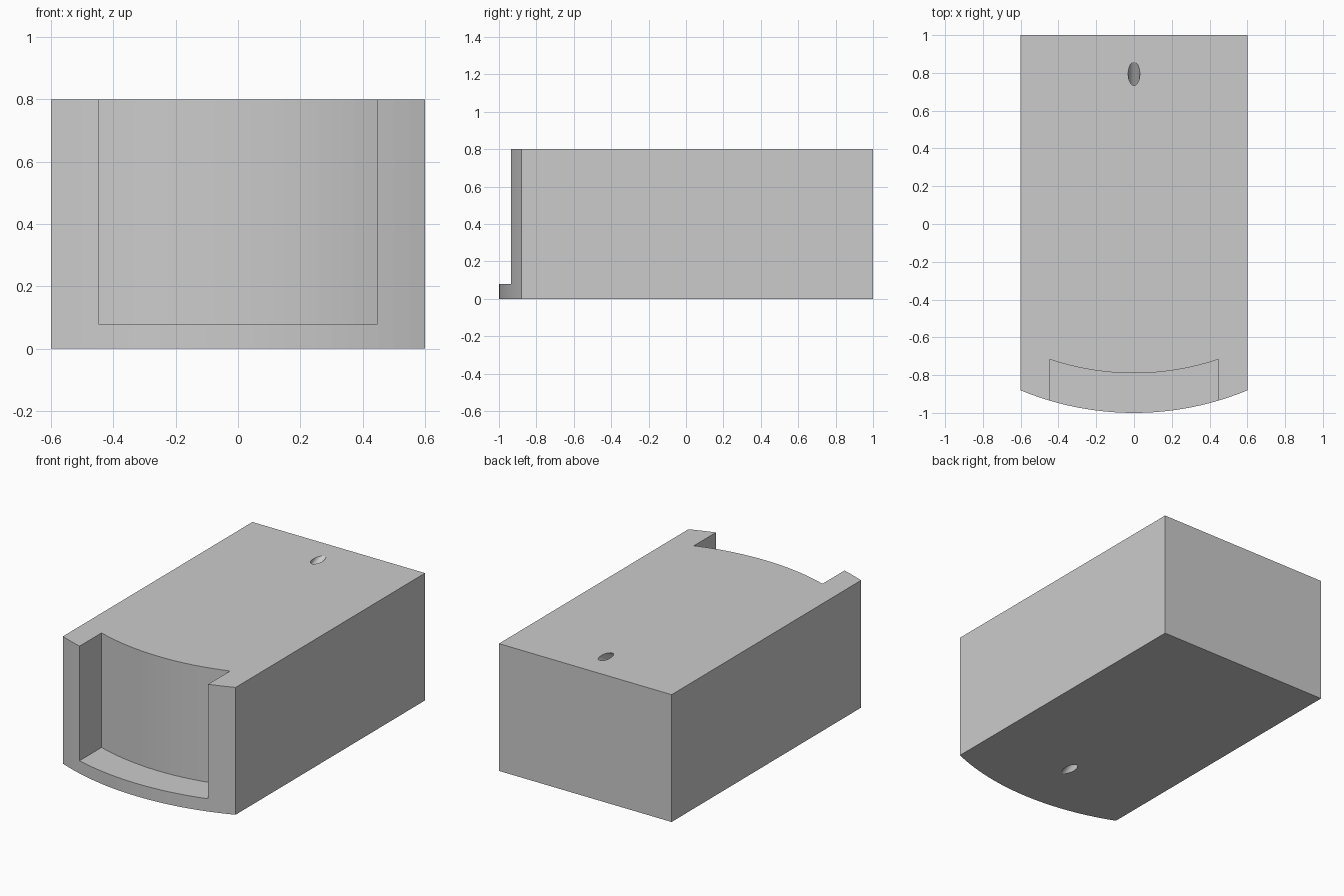
import bpy, bmesh, math
from mathutils import Vector

cube = bpy.data.objects.get("Cube")
if cube:
    bpy.data.objects.remove(cube, do_unlink=True)

HEIGHT = 0.8
HALF_W = 0.6

grey = bpy.data.materials.new("plain grey")
grey.use_nodes = True
colour = (0.6, 0.6, 0.6, 1)
grey.diffuse_color = colour
grey.node_tree.nodes["Principled BSDF"].inputs["Base Color"].default_value = colour


def finish(name, bm):
    bmesh.ops.recalc_face_normals(bm, faces=bm.faces)
    mesh = bpy.data.meshes.new(name)
    bm.to_mesh(mesh)
    bm.free()
    mesh.materials.append(grey)
    obj = bpy.data.objects.new(name, mesh)
    bpy.context.collection.objects.link(obj)
    return obj


def arc(half, front_y, radius, steps=24):
    """Points of a shallow arc bulging toward -y, from -x to +x."""
    xs = [half * (2 * i / steps - 1) for i in range(steps + 1)]
    return [(x, front_y + radius - math.sqrt(radius**2 - x * x)) for x in xs]


def prism(name, outline, z0, z1):
    bm = bmesh.new()
    face = bm.faces.new([bm.verts.new((x, y, z0)) for x, y in outline])
    result = bmesh.ops.extrude_face_region(bm, geom=[face])
    verts = [g for g in result["geom"] if isinstance(g, bmesh.types.BMVert)]
    bmesh.ops.translate(bm, verts=verts, vec=(0, 0, z1 - z0))
    return finish(name, bm)


def cut(target, cutter):
    cutter.hide_render = True
    mod = target.modifiers.new("cut", 'BOOLEAN')
    mod.operation = 'DIFFERENCE'
    mod.solver = 'EXACT'
    mod.object = cutter
    bpy.context.view_layer.objects.active = target
    bpy.ops.object.modifier_apply(modifier=mod.name)
    bpy.data.objects.remove(cutter, do_unlink=True)


# Block with a bowed front
block = prism("block", arc(HALF_W, -1, 1.57) + [(HALF_W, 1), (-HALF_W, 1)], 0, HEIGHT)

# Front recess, open at the top and front, with a bowed back wall
half = 0.447
recess = prism("recess_cutter", arc(half, -0.79, 1.4) + [(half, -1.2), (-half, -1.2)], 0.08, 1)
cut(block, recess)

# Slanted bore from the rear of the top to the front of the underside
top_end = Vector((0, 0.796, HEIGHT))
bottom_end = Vector((0, -0.59, 0))
axis = top_end - bottom_end
bm = bmesh.new()
bmesh.ops.create_cone(bm, cap_ends=True, segments=48, radius1=0.031, radius2=0.031,
                      depth=axis.length + 0.4)
bore = finish("bore_cutter", bm)
bore.location = (top_end + bottom_end) / 2
bore.rotation_euler = axis.to_track_quat('Z', 'Y').to_euler()
bpy.context.view_layer.update()
cut(block, bore)
